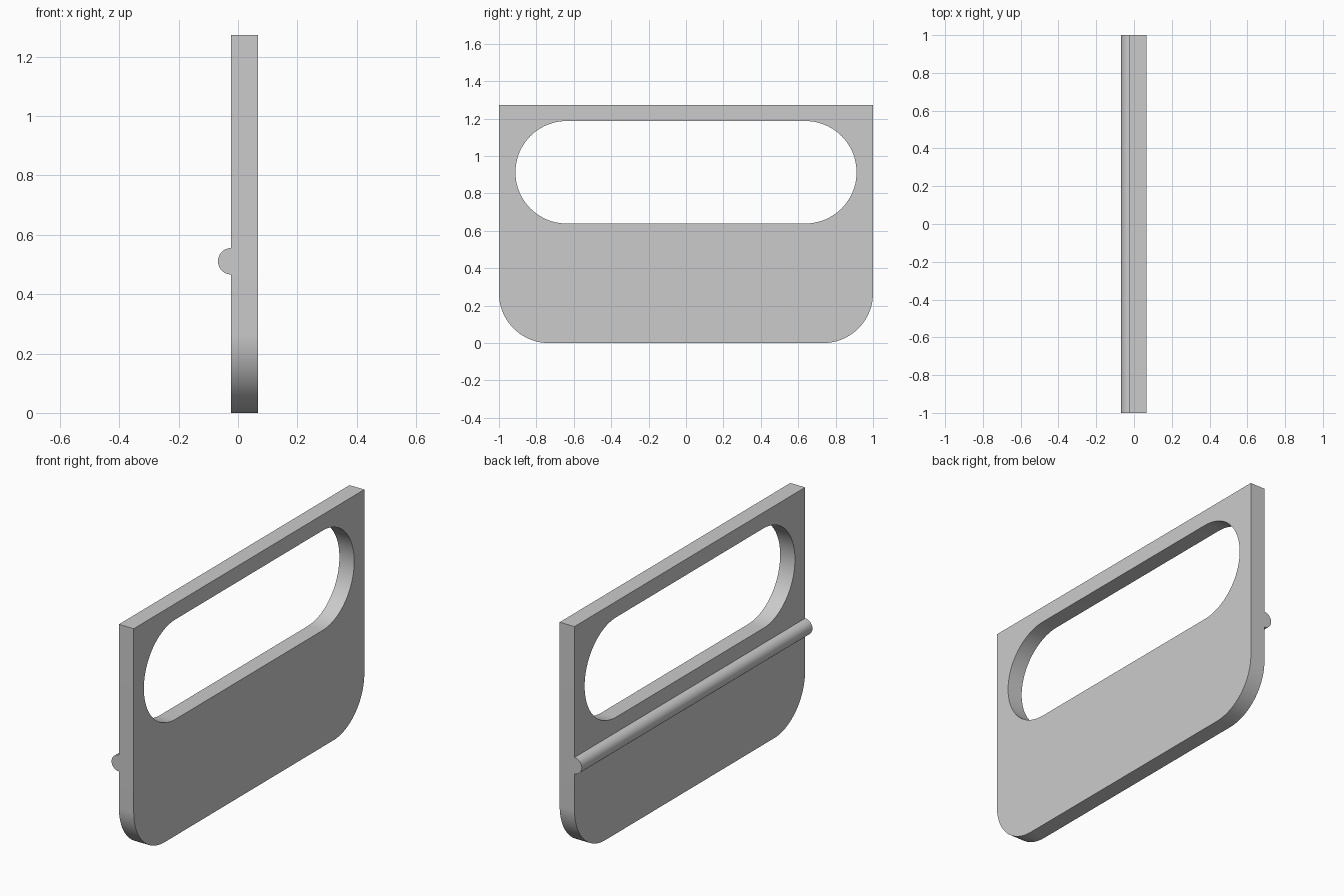
import bpy
from math import cos, sin, pi
from mathutils import Matrix, Vector

cube = bpy.data.objects.get("Cube")
if cube:
    bpy.data.objects.remove(cube, do_unlink=True)

HEIGHT, CORNER = 1.274, 0.267
BACK, FACE, RIDGE_R = -0.023, 0.067, 0.0445
SLOT_R, SLOT_Z, SLOT_Y = 0.274, 0.913, 0.638

grey = bpy.data.materials.new("plain grey")
grey.use_nodes = True
colour = (0.6, 0.6, 0.6, 1)
grey.diffuse_color = colour
grey.node_tree.nodes["Principled BSDF"].inputs["Base Color"].default_value = colour


def arc(cx, cy, r, start, end, steps=24):
    """Points along an arc, with angles in half turns."""
    angles = [pi * (start + (end - start) * i / steps) for i in range(steps + 1)]
    return [(cx + r * cos(a), cy + r * sin(a)) for a in angles]


def extrude_profile(name, loops, thickness, axes, offset):
    """Fill closed loops, extrude them evenly and map local axes to world axes."""
    curve = bpy.data.curves.new(name, 'CURVE')
    curve.dimensions = '2D'
    curve.fill_mode = 'BOTH'
    curve.extrude = thickness / 2
    for loop in loops:
        spline = curve.splines.new('POLY')
        spline.points.add(len(loop) - 1)
        for point, (u, v) in zip(spline.points, loop):
            point.co = (u, v, 0, 1)
        spline.use_cyclic_u = True
    obj = bpy.data.objects.new(name, curve)
    bpy.context.collection.objects.link(obj)
    bpy.ops.object.select_all(action='DESELECT')
    obj.select_set(True)
    bpy.context.view_layer.objects.active = obj
    bpy.ops.object.convert(target='MESH')
    obj = bpy.context.object
    rotation = Matrix([Vector(a) for a in axes]).transposed().to_4x4()
    obj.data.transform(Matrix.Translation(offset) @ rotation)
    obj.data.materials.clear()
    obj.data.materials.append(grey)
    bpy.ops.object.shade_smooth_by_angle()
    return obj


# Panel: square top corners, rounded bottom corners and a long hand slot
outline = [(1, HEIGHT), (-1, HEIGHT)]
outline += arc(CORNER - 1, CORNER, CORNER, 1, 1.5)
outline += arc(1 - CORNER, CORNER, CORNER, 1.5, 2)
slot = arc(SLOT_Y, SLOT_Z, SLOT_R, -0.5, 0.5, 40)
slot += arc(-SLOT_Y, SLOT_Z, SLOT_R, 0.5, 1.5, 40)
extrude_profile("slotted_panel", [outline, slot], FACE - BACK,
                [(0, 1, 0), (0, 0, 1), (1, 0, 0)], ((FACE + BACK) / 2, 0, 0))

# Half-round ridge along the full length of one side
half_round = arc(0, 0, RIDGE_R, 0.5, 1.5, 32)
extrude_profile("half_round_ridge", [half_round], 2,
                [(1, 0, 0), (0, 0, 1), (0, -1, 0)], (BACK, 0, 0.511))
